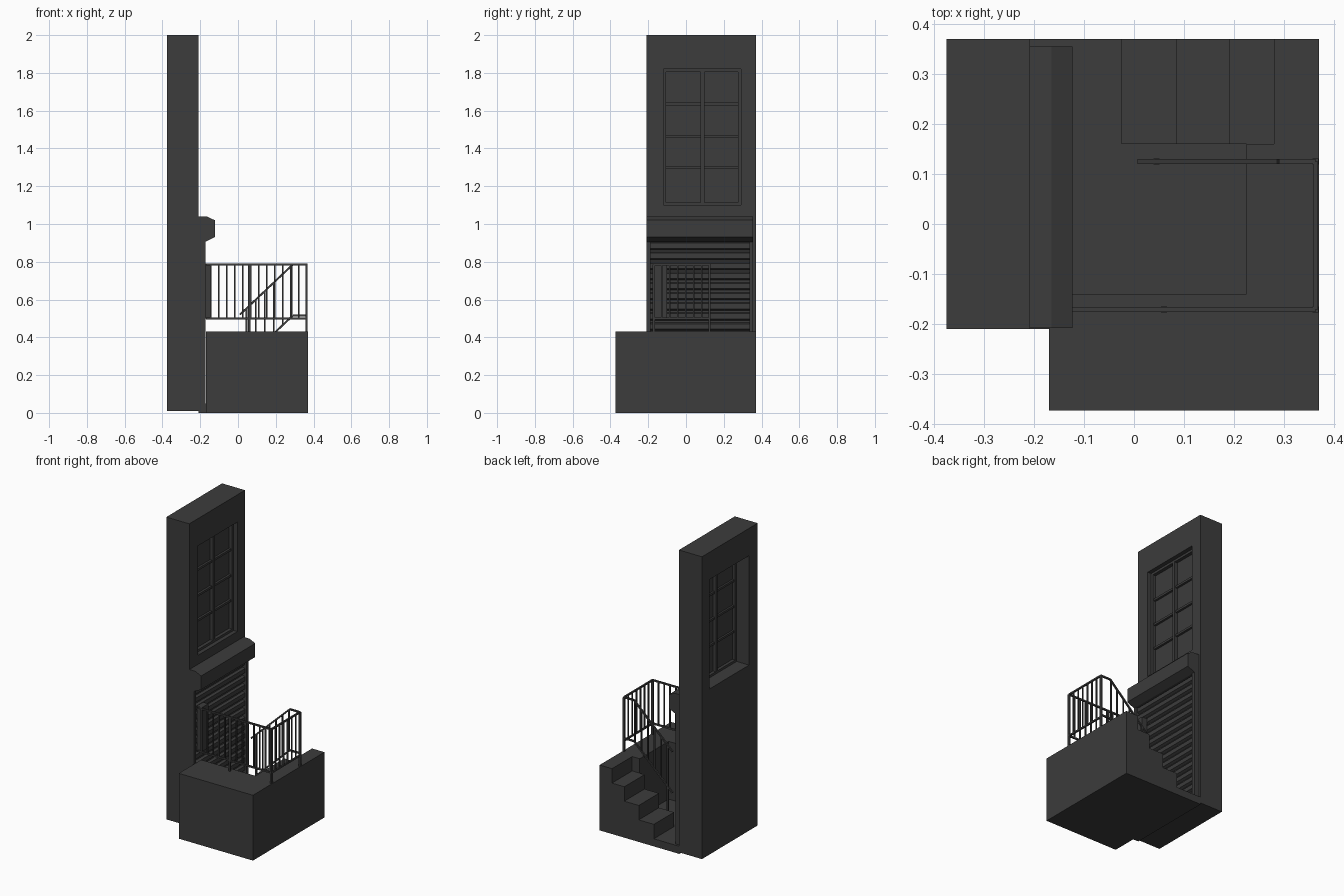
import bpy, bmesh
from mathutils import Vector

if "Cube" in bpy.data.objects:
    bpy.data.objects.remove(bpy.data.objects["Cube"])

mat = bpy.data.materials.new("dark_grey")
mat.diffuse_color = (0.045, 0.045, 0.045, 1)
mat.use_nodes = True
mat.node_tree.nodes["Principled BSDF"].inputs["Base Color"].default_value = mat.diffuse_color


def finish(bm, name):
    bmesh.ops.recalc_face_normals(bm, faces=bm.faces)
    me = bpy.data.meshes.new(name)
    bm.to_mesh(me)
    bm.free()
    ob = bpy.data.objects.new(name, me)
    bpy.context.collection.objects.link(ob)
    me.materials.append(mat)
    return ob


def add_prism(bm, pts, axis, a, b):
    """Extrude a 2D outline along y (points are x,z) or z (points are x,y)."""
    place = (lambda p, t: (p[0], t, p[1])) if axis == 'y' else (lambda p, t: (p[0], p[1], t))
    lo = [bm.verts.new(place(p, a)) for p in pts]
    hi = [bm.verts.new(place(p, b)) for p in pts]
    bm.faces.new(lo)
    bm.faces.new(hi)
    n = len(pts)
    for i in range(n):
        j = (i + 1) % n
        bm.faces.new((lo[i], lo[j], hi[j], hi[i]))


def add_box(bm, x0, x1, y0, y1, z0, z1):
    add_prism(bm, [(x0, y0), (x1, y0), (x1, y1), (x0, y1)], 'z', z0, z1)


def boxes(name, *dims):
    bm = bmesh.new()
    for d in dims:
        add_box(bm, *d)
    return finish(bm, name)


def prism(name, pts, axis, a, b):
    bm = bmesh.new()
    add_prism(bm, pts, axis, a, b)
    return finish(bm, name)


# Wall with a through opening for the window
wall = boxes("wall", (-0.375, -0.208, -0.21, 0.37, 0.01, 2.0))
cutter = boxes("window_cutter", (-0.5, 0, -0.12, 0.29, 1.1, 1.82))
mod = wall.modifiers.new("opening", 'BOOLEAN')
mod.object, mod.operation, mod.solver = cutter, 'DIFFERENCE', 'EXACT'
cutter.hide_render = True
cutter.hide_set(True)

# Window frame, glazing bars and glass
WX0, WX1 = -0.285, -0.235
boxes("window_frame",
      (WX0, WX1, -0.12, -0.105, 1.1, 1.82), (WX0, WX1, 0.275, 0.29, 1.1, 1.82),
      (WX0, WX1, -0.105, 0.275, 1.1, 1.115), (WX0, WX1, -0.105, 0.275, 1.805, 1.82),
      (WX0, WX1, 0.077, 0.097, 1.115, 1.805))
bm = bmesh.new()
for z in (1.3, 1.465, 1.635):
    for y0, y1 in ((-0.105, 0.077), (0.097, 0.275)):
        add_box(bm, WX0 + 0.008, WX1 - 0.008, y0, y1, z - 0.007, z + 0.007)
finish(bm, "glazing_bars")
boxes("window_glass", (-0.265, -0.257, -0.105, 0.275, 1.115, 1.805))

# Roller shutter: housing, side guides and slats
prism("shutter_housing", [(-0.21, 1.04), (-0.165, 1.04), (-0.123, 1.02),
                          (-0.123, 0.93), (-0.175, 0.905), (-0.21, 0.905)], 'y', -0.208, 0.355)
boxes("shutter_guides", (-0.208, -0.173, -0.208, -0.188, 0.05, 0.905),
      (-0.208, -0.173, 0.335, 0.355, 0.05, 0.905))
bm = bmesh.new()
count = 16
pitch = 0.855 / count
for i in range(count):
    z = 0.05 + i * pitch
    add_prism(bm, [(-0.208, z), (-0.2, z), (-0.2, z + 0.012), (-0.184, z + 0.02),
                   (-0.184, z + pitch - 0.006), (-0.2, z + pitch), (-0.208, z + pitch)],
              'y', -0.188, 0.335)
finish(bm, "shutter_slats")
boxes("shutter_control_box", (-0.184, -0.146, -0.165, -0.1, 0.5, 0.79))

# Raised pavement wrapped around the sunken entrance
prism("pavement", [(-0.17, -0.373), (0.37, -0.373), (0.37, 0.16), (0.225, 0.16),
                   (0.225, -0.14), (-0.17, -0.14)], 'z', 0, 0.43)
prism("sunken_floor", [(-0.21, -0.21), (-0.17, -0.21), (-0.17, -0.14), (0.225, -0.14),
                       (0.225, 0.16), (-0.025, 0.16), (-0.025, 0.37), (-0.21, 0.37)], 'z', 0, 0.05)

# Stairs descending towards the shutter
outline = [(0.37, 0.0), (-0.025, 0.0)]
edges = [-0.025, 0.085, 0.19, 0.28, 0.37]
for i in range(4):
    z = 0.145 + 0.095 * i
    outline += [(edges[i], z), (edges[i + 1], z)]
prism("stairs", outline, 'y', 0.16, 0.37)


# Railing helpers
def add_bar(bm, a, b, r):
    """Square bar between two points."""
    a, b = Vector(a), Vector(b)
    d = (b - a).normalized()
    side = d.cross(Vector((0, 0, 1)))
    side = side.normalized() if side.length > 1e-4 else Vector((1, 0, 0))
    up = side.cross(d)
    corners = [(side * s + up * t) * r for s, t in ((1, 1), (-1, 1), (-1, -1), (1, -1))]
    lo = [bm.verts.new(a + c) for c in corners]
    hi = [bm.verts.new(b + c) for c in corners]
    bm.faces.new(lo)
    bm.faces.new(hi)
    for i in range(4):
        j = (i + 1) % 4
        bm.faces.new((lo[i], lo[j], hi[j], hi[i]))


RY, RX, SY = -0.171, 0.363, 0.125
TOP, LOW = 0.785, 0.5

# Level railing along the front and right side
bm = bmesh.new()
for z in (TOP, LOW):
    add_bar(bm, (-0.17, RY, z), (RX, RY, z), 0.005)
    add_bar(bm, (RX, RY, z), (RX, SY, z), 0.005)
for i in range(12):
    x = -0.145 + i * (RX + 0.145) / 12
    add_bar(bm, (x, RY, LOW), (x, RY, TOP), 0.004)
for i in range(1, 7):
    y = RY + i * (SY - RY) / 7
    add_bar(bm, (RX, y, LOW), (RX, y, TOP), 0.004)
for x, y in ((RX, RY), (RX, SY), (0.06, RY)):
    add_bar(bm, (x, y, 0.43), (x, y, TOP), 0.006)
finish(bm, "railing")

# Sloping stair railing
bm = bmesh.new()
slope = (0.785 - 0.52) / (0.29 - 0.01)
rail_z = lambda x: 0.52 + (x - 0.01) * slope
DROP = 0.27
for d in (0, DROP):
    add_bar(bm, (0.01, SY, rail_z(0.01) - d), (0.29, SY, TOP - d), 0.005)
    add_bar(bm, (0.29, SY, TOP - d), (RX, SY, TOP - d), 0.005)
for i in range(6):
    x = 0.045 + i * 0.048
    add_bar(bm, (x, SY, rail_z(x) - DROP), (x, SY, rail_z(x)), 0.004)
add_bar(bm, (0.045, SY, 0.05), (0.045, SY, rail_z(0.045)), 0.006)
finish(bm, "stair_railing")
